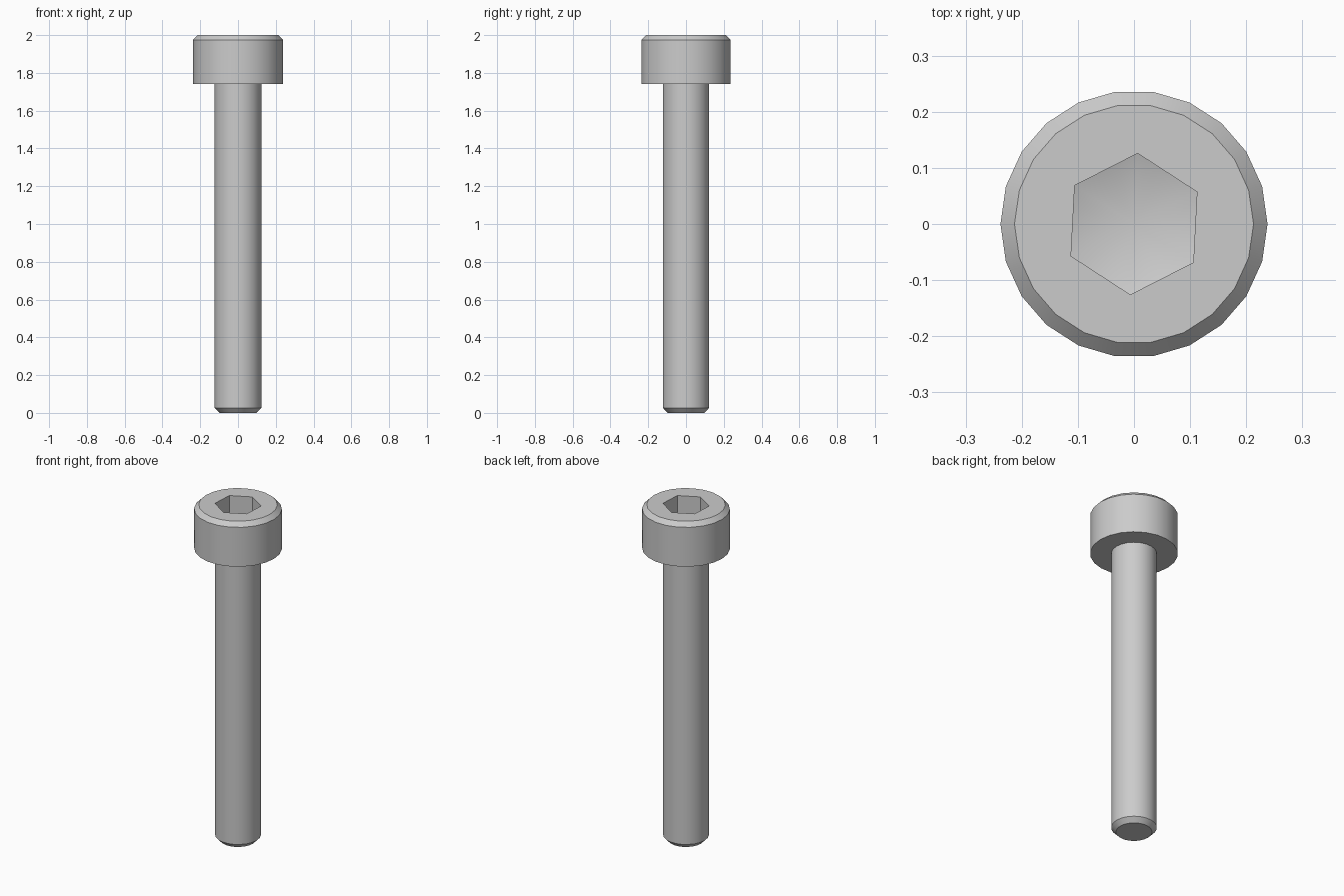
import bpy, bmesh
from math import cos, sin, tan, pi, radians

cube = bpy.data.objects.get("Cube")
if cube:
    bpy.data.objects.remove(cube, do_unlink=True)

SIDES = 22
HEX_R, HEX_TURN, HEX_STEPS = 0.126, radians(27), 6
CORNER_Z, CONE_SLOPE = 1.87, tan(radians(17))

steel = bpy.data.materials.new("grey steel")
steel.use_nodes = True
grey = (0.6, 0.6, 0.6, 1)
steel.diffuse_color = grey
steel.node_tree.nodes["Principled BSDF"].inputs["Base Color"].default_value = grey

bm = bmesh.new()


def ring(radius, z):
    return [bm.verts.new((radius * cos(2 * pi * i / SIDES),
                          radius * sin(2 * pi * i / SIDES), z)) for i in range(SIDES)]


def bridge(a, b):
    for i in range(len(a)):
        j = (i + 1) % len(a)
        bm.faces.new((a[i], a[j], b[j], b[i]))


def loop_edges(loop):
    return [bm.edges.get((v, loop[(i + 1) % len(loop)])) for i, v in enumerate(loop)]


# Chamfered shank, underside and chamfered head as one lathed shell
profile = [(0.098, 0), (0.124, 0.027), (0.124, 1.74),
           (0.238, 1.74), (0.238, 1.975), (0.213, 2)]
rings = [ring(r, z) for r, z in profile]
for low, high in zip(rings, rings[1:]):
    bridge(low, high)
bm.faces.new(rings[0])

# Hexagonal socket: walls run down to a shallow conical floor
corners = [(HEX_R * cos(HEX_TURN + k * pi / 3), HEX_R * sin(HEX_TURN + k * pi / 3))
           for k in range(6)]
rim, floor = [], []
for k in range(6):
    (x0, y0), (x1, y1) = corners[k], corners[(k + 1) % 6]
    for s in range(HEX_STEPS):
        t = s / HEX_STEPS
        x, y = x0 + (x1 - x0) * t, y0 + (y1 - y0) * t
        drop = (HEX_R - (x * x + y * y) ** 0.5) * CONE_SLOPE
        rim.append(bm.verts.new((x, y, 2)))
        floor.append(bm.verts.new((x, y, CORNER_Z - drop)))
bridge(rim, floor)
tip = bm.verts.new((0, 0, CORNER_Z - HEX_R * CONE_SLOPE))
for i, v in enumerate(floor):
    bm.faces.new((v, floor[(i + 1) % len(floor)], tip))

# Flat top between the head edge and the socket rim
bmesh.ops.triangle_fill(bm, use_beauty=True, normal=(0, 0, 1),
                        edges=loop_edges(rings[-1]) + loop_edges(rim))
bmesh.ops.recalc_face_normals(bm, faces=bm.faces)

mesh = bpy.data.meshes.new("socket_head_bolt")
bm.to_mesh(mesh)
bm.free()
mesh.materials.append(steel)
bolt = bpy.data.objects.new("socket_head_bolt", mesh)
bpy.context.collection.objects.link(bolt)

bpy.ops.object.select_all(action="DESELECT")
bolt.select_set(True)
bpy.context.view_layer.objects.active = bolt
bpy.ops.object.shade_smooth_by_angle(angle=radians(30))
